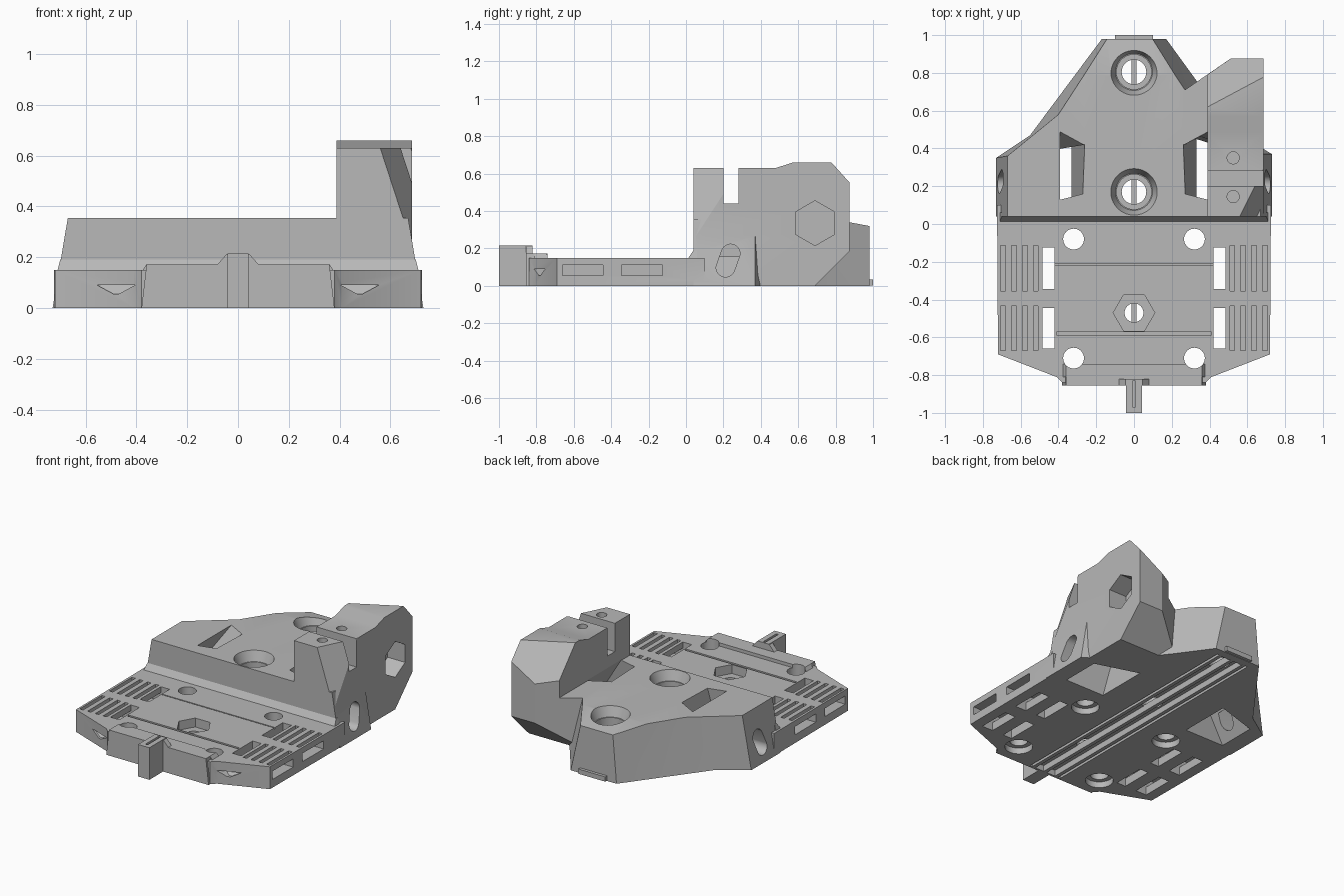
import bpy
import bmesh
from math import cos, sin, pi, radians
from mathutils import Matrix, Vector

if "Cube" in bpy.data.objects:
    bpy.data.objects.remove(bpy.data.objects["Cube"])

grey = bpy.data.materials.new("plain grey plastic")
grey.use_nodes = True
grey.diffuse_color = (0.48, 0.48, 0.48, 1)
grey.node_tree.nodes["Principled BSDF"].inputs["Base Color"].default_value = (0.48, 0.48, 0.48, 1)


def loft(name, low, z0, z1, high=None, matrix=None):
    """Solid between a lower outline and an upper outline."""
    high = high or low
    bm = bmesh.new()
    a = [bm.verts.new((x, y, z0)) for x, y in low]
    b = [bm.verts.new((x, y, z1)) for x, y in high]
    bm.faces.new(a[::-1])
    bm.faces.new(b)
    for i in range(len(a)):
        j = (i + 1) % len(a)
        bm.faces.new((a[i], a[j], b[j], b[i]))
    bmesh.ops.recalc_face_normals(bm, faces=bm.faces)
    if matrix:
        bm.transform(matrix)
    mesh = bpy.data.meshes.new(name)
    bm.to_mesh(mesh)
    bm.free()
    mesh.materials.append(grey)
    ob = bpy.data.objects.new(name, mesh)
    bpy.context.collection.objects.link(ob)
    return ob


def rect(x0, x1, y0, y1):
    return [(x0, y0), (x1, y0), (x1, y1), (x0, y1)]


def box(name, x0, x1, y0, y1, z0, z1):
    return loft(name, rect(x0, x1, y0, y1), z0, z1)


def ring(r, n=40, stretch=0):
    return [(r * cos(2 * pi * i / n) + (stretch if cos(2 * pi * i / n) > 0 else -stretch),
             r * sin(2 * pi * i / n)) for i in range(n)]


def drill(x, y, z0, z1, r0, r1=None, n=40):
    return loft("drill", ring(r0, n), z0, z1, ring(r1 or r0, n), Matrix.Translation((x, y, 0)))


def slice_off(ob, point, normal):
    """Remove everything on the normal side of a plane and cap it."""
    bm = bmesh.new()
    bm.from_mesh(ob.data)
    bmesh.ops.bisect_plane(bm, geom=bm.verts[:] + bm.edges[:] + bm.faces[:], dist=1e-5,
                           plane_co=point, plane_no=Vector(normal).normalized(), clear_outer=True)
    bmesh.ops.holes_fill(bm, edges=[e for e in bm.edges if e.is_boundary], sides=0)
    bmesh.ops.recalc_face_normals(bm, faces=bm.faces)
    bm.to_mesh(ob.data)
    bm.free()


def combine(target, others, operation):
    for other in others:
        mod = target.modifiers.new("combine", "BOOLEAN")
        mod.operation, mod.solver, mod.object = operation, "EXACT", other
        with bpy.context.temp_override(object=target, active_object=target):
            bpy.ops.object.modifier_apply(modifier=mod.name)
        bpy.data.objects.remove(other)


def mirrored(half):
    return half + [(-x, y) for x, y in reversed(half)]


# front plate
plate = loft("carriage_body", mirrored([(0.38, -0.84), (0.41, -0.81), (0.72, -0.69), (0.725, 0.1)]), 0, 0.15)

# rear block with leaning walls and a falling back edge
block = loft("rear_block",
             [(-0.73, 0.04), (0.73, 0.04), (0.73, 0.37), (0.55, 0.48), (0.33, 0.76), (0.17, 0.98),
              (-0.17, 0.98), (-0.55, 0.47), (-0.73, 0.35)], 0, 0.355,
             [(-0.67, 0.04), (0.67, 0.04), (0.67, 0.37), (0.45, 0.46), (0.27, 0.71), (0.09, 0.98),
              (-0.14, 0.98), (-0.4, 0.58), (-0.67, 0.36)])
slice_off(block, (0, 0.79, 0.355), (0, 0.035, 0.19))
fillet = loft("front_fillet", rect(-0.715, 0.715, 0.0, 0.06), 0.13, 0.19, rect(-0.7, 0.7, 0.04, 0.06))

# tower and its foot
tower = loft("tower", [(0.388, 0.04), (0.685, 0.04), (0.685, 0.875), (0.51, 0.875), (0.388, 0.79)], 0, 0.66)
slice_off(tower, (0.39, 0.62, 0.66), (-0.016, 0.03, 0.027))
slice_off(tower, (0.56, 0.04, 0.63), (0.0688, -0.0344, 0.0224))
foot = loft("tower_foot", [(0.27, 0.5), (0.5, 0.5), (0.5, 0.868), (0.27, 0.71)], 0, 0.355)
for part in (tower, foot):
    slice_off(part, (0, 0.69, 0), (0, 1, -1))
step = loft("top_step", [(0.0, 0.63), (0.48, 0.63), (0.59, 0.665), (0.59, 0.7), (0.0, 0.7)], 0.3, 0.8,
            matrix=Matrix(((0, 0, 1, 0), (1, 0, 0, 0), (0, 1, 0, 0), (0, 0, 0, 1))))
combine(tower, [step,
                box("clamp_slot", 0.3, 0.8, 0.2, 0.28, 0.44, 0.8),
                drill(0.525, 0.145, 0.45, 0.8, 0.032),
                drill(0.525, 0.35, 0.45, 0.8, 0.032)], "DIFFERENCE")

# front lip and tab
lip = loft("front_lip", rect(-0.41, 0.41, -0.81, -0.74), 0.1, 0.172, rect(-0.36, 0.36, -0.81, -0.74))
edge = loft("front_edge", rect(-0.38, 0.38, -0.855, -0.8), 0, 0.172, rect(-0.36, 0.36, -0.855, -0.8))
tab_root = loft("tab_root", rect(-0.1, 0.1, -0.855, -0.82), 0.15, 0.212, rect(-0.045, 0.045, -0.855, -0.82))
tab = box("tab", -0.042, 0.042, -1.0, -0.82, 0, 0.215)
combine(plate, [block, fillet, tower, foot, lip, edge, tab_root, tab], "UNION")

cuts = []
# plate screw holes with wider seats underneath
for x in (-0.32, 0.32):
    for y in (-0.08, -0.71):
        cuts += [drill(x, y, -0.1, 0.3, 0.055), drill(x, y, -0.1, 0.04, 0.085)]

# central nut seat and shallow grooves
cuts += [drill(0, -0.47, 0.09, 0.3, 0.11, n=6), drill(0, -0.47, -0.1, 0.3, 0.05),
         box("groove", -0.41, 0.41, -0.588, -0.572, 0.13, 0.2),
         box("groove", -0.43, 0.43, -0.216, -0.208, 0.142, 0.17),
         box("tab_groove", -0.008, 0.008, -0.97, -0.83, 0.18, 0.3)]

# stepped bolt holes in the rear block
for y in (0.17, 0.805):
    cuts += [drill(0, y, 0.29, 0.36, 0.098, 0.125), drill(0, y, 0.2, 0.3, 0.092),
             drill(0, y, -0.1, 0.3, 0.065)]

# belt combs, side windows and openings on both sides
for s in (-1, 1):
    def cut(x0, x1, y0, y1, z0, z1):
        cuts.append(box("cut", *sorted((s * x0, s * x1)), y0, y1, z0, z1))

    for y0, y1 in ((-0.66, -0.445), (-0.345, -0.125)):
        cut(0.42, 0.485, y0, y1, -0.1, 0.3)
        cut(0.45, 0.8, y0, y1, 0.055, 0.11)
        cut(0.57, 0.65, y0, y1, -0.1, 0.08)
        for k in range(4):
            x = 0.52 + 0.058 * k
            cut(x - 0.013, x + 0.013, y0 - 0.01, y1 + 0.01, 0.122, 0.3)
    low = [(0.33, 0.1), (0.62, 0.1), (0.62, 0.36), (0.33, 0.45)]
    high = [(0.27, 0.16), (0.388, 0.13), (0.388, 0.49), (0.26, 0.42)]
    cuts.append(loft("opening", [(s * x, y) for x, y in low], -0.001, 0.36,
                     [(s * x, y) for x, y in high]))
    cuts.append(loft("oval", ring(0.05, 40, 0.04), -0.13, 0.13,
                     matrix=Matrix.Translation((s * 0.65, 0.225, 0.135))
                     @ Matrix.Rotation(pi / 2, 4, "Y") @ Matrix.Rotation(radians(-20), 4, "Z")))
    # wedge notch in the slanted front corner
    cuts.append(loft("notch", rect(s * 0.48 - 0.01, s * 0.48 + 0.01, -0.9, -0.765), 0.055, 0.09,
                     rect(s * 0.48 - 0.075, s * 0.48 + 0.075, -0.9, -0.735)))

# hexagonal recess in the tower side
cuts.append(loft("hex_recess", ring(0.12, 6), -0.13, 0.13,
                 matrix=Matrix.Translation((0.685, 0.69, 0.335)) @ Matrix.Rotation(pi / 2, 4, "Y")))
# rail channel underneath
cuts.append(box("channel", -0.12, 0.12, -0.84, 0.93, -0.1, 0.04))
combine(plate, cuts, "DIFFERENCE")

# rails inside the channel and the small rear foot
box("centre_rail", -0.012, 0.012, -0.845, 0.95, 0, 0.045)
for s in (-1, 1):
    box("side_rail", s * 0.09 - 0.012, s * 0.09 + 0.012, -0.845, 0.95, 0, 0.045)
box("rear_foot", -0.1, 0.1, 0.92, 1.0, 0.003, 0.035)

# keep flat faces crisp and round holes smooth
bpy.context.view_layer.update()
bpy.context.view_layer.objects.active = plate
plate.select_set(True)
bpy.ops.object.shade_smooth_by_angle(angle=radians(25))
